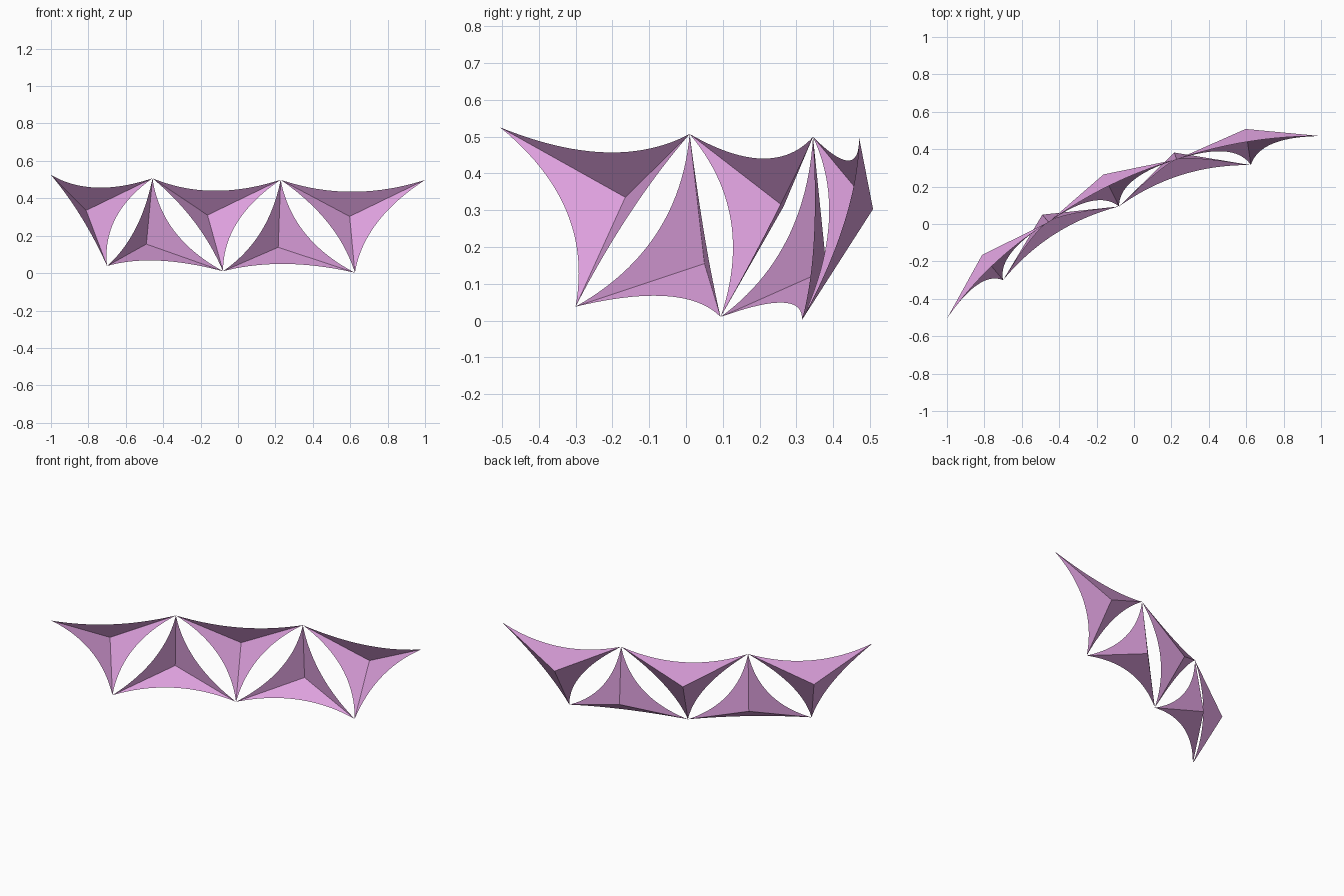
import bpy
from mathutils import Vector

if "Cube" in bpy.data.objects:
    bpy.data.objects.remove(bpy.data.objects["Cube"])

# Hanging corners of the curved canopy row
top = [(-1.0, -0.505, 0.525), (-0.457, 0.01, 0.507), (0.228, 0.345, 0.499), (1.0, 0.47, 0.498)]
bottom = [(-0.70, -0.30, 0.038), (-0.08, 0.094, 0.01), (0.625, 0.315, 0.002)]
# Rear peak of each sail, left to right
peaks = [(-0.812, -0.165, 0.335), (-0.49, 0.05, 0.155), (-0.163, 0.265, 0.31),
         (0.215, 0.382, 0.138), (0.597, 0.508, 0.303)]
SAG = 0.325   # how far each edge bows towards the peak
STEPS = 24

mat = bpy.data.materials.new("plum_fabric")
mat.diffuse_color = (0.72, 0.35, 0.72, 1)
mat.use_nodes = True
mat.node_tree.nodes["Principled BSDF"].inputs["Base Color"].default_value = mat.diffuse_color


def bowed_edge(p, q, peak):
    """Points strictly between p and q on a curve bowing towards the peak."""
    mid = (p + q) / 2
    c = mid + (peak - mid) * 2 * SAG
    ts = [i / STEPS for i in range(1, STEPS)]
    return [p * (1 - t) ** 2 + c * 2 * t * (1 - t) + q * t * t for t in ts]


def sail(name, corners, peak):
    """Open three-sided pyramid with concave rim edges."""
    corners = [Vector(c) for c in corners]
    peak = Vector(peak)
    verts = [peak] + corners
    faces = []
    for i in range(3):
        j = (i + 1) % 3
        start = len(verts)
        verts += bowed_edge(corners[i], corners[j], peak)
        faces.append([0, i + 1, *range(start, len(verts)), j + 1])
    mesh = bpy.data.meshes.new(name)
    mesh.from_pydata(verts, [], faces)
    mesh.materials.append(mat)
    bpy.context.collection.objects.link(bpy.data.objects.new(name, mesh))


# Sails alternate: point down, point up
for i, peak in enumerate(peaks):
    k = i // 2
    if i % 2 == 0:
        sail(f"hanging_sail_{k + 1}", (top[k], top[k + 1], bottom[k]), peak)
    else:
        sail(f"standing_sail_{k + 1}", (bottom[k + 1], bottom[k], top[k + 1]), peak)
